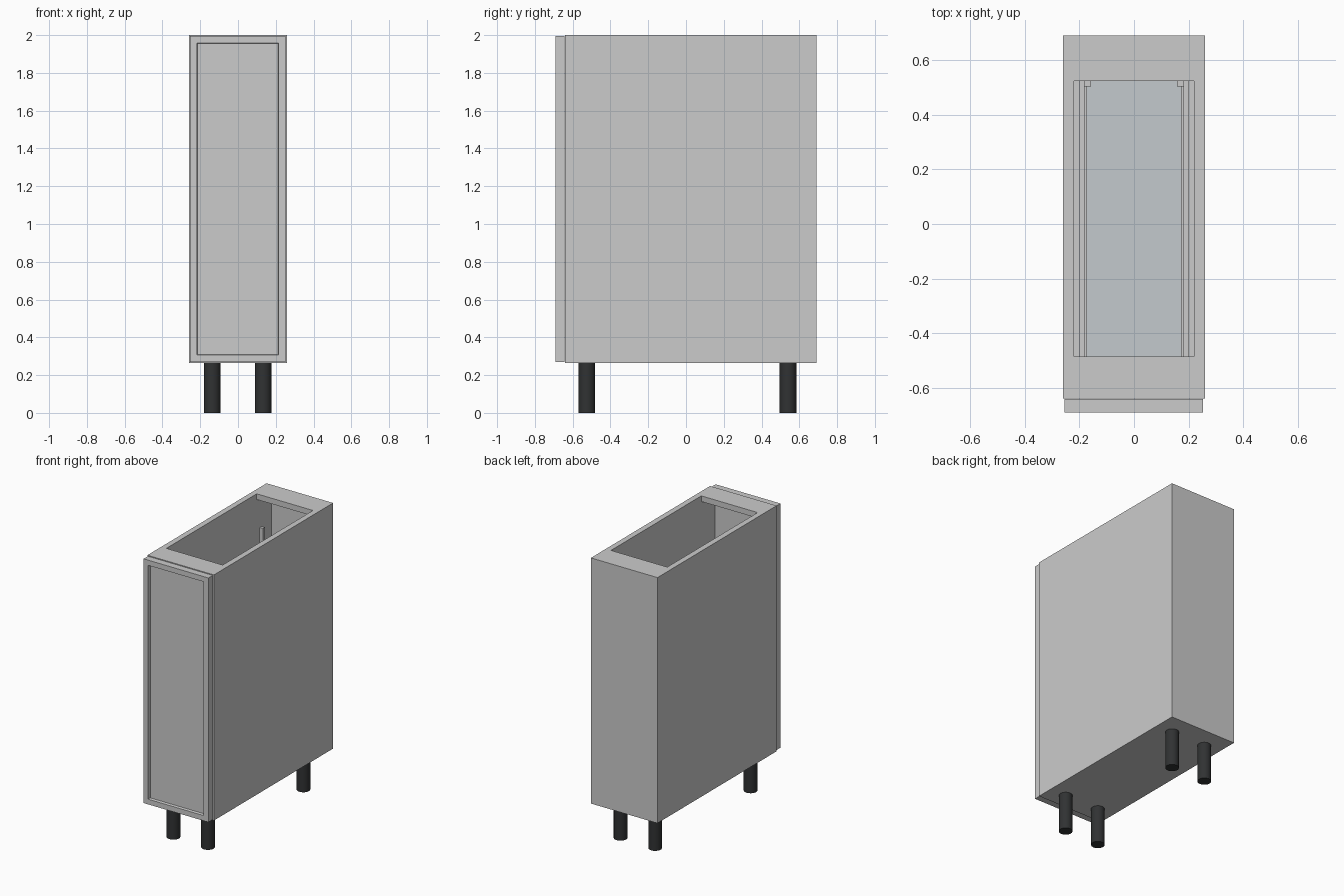
import bpy, bmesh

if "Cube" in bpy.data.objects:
    bpy.data.objects.remove(bpy.data.objects["Cube"])


def finish(bm, name, mat=None):
    mesh = bpy.data.meshes.new(name)
    bm.to_mesh(mesh)
    bm.free()
    ob = bpy.data.objects.new(name, mesh)
    bpy.context.collection.objects.link(ob)
    if mat:
        mesh.materials.append(mat)
    return ob


def box(name, x, y, z, mat=None):
    """Box from (min, max) pairs on each axis."""
    bm = bmesh.new()
    bmesh.ops.create_cube(bm, size=1)
    for v in bm.verts:
        v.co = [r[0] if c < 0 else r[1] for c, r in zip(v.co, (x, y, z))]
    return finish(bm, name, mat)


def material(name, color):
    m = bpy.data.materials.new(name)
    m.diffuse_color = (*color, 1)
    m.use_nodes = True
    m.node_tree.nodes["Principled BSDF"].inputs["Base Color"].default_value = m.diffuse_color
    return m


black = material("black_plastic", (0.03, 0.032, 0.033))
metal = material("tray_metal", (0.55, 0.59, 0.61))

# Carcass: sides, bottom, thin back and two top rails
for s, side in ((-1, "left"), (1, "right")):
    box(f"{side}_side", sorted((s * 0.22, s * 0.26)), (-0.64, 0.686), (0.265, 2.0))
box("bottom_panel", (-0.22, 0.22), (-0.64, 0.686), (0.265, 0.305))
box("back_panel", (-0.26, 0.26), (0.686, 0.69), (0.265, 2.0))
box("front_top_rail", (-0.22, 0.22), (-0.64, -0.485), (1.96, 2.0))
box("back_top_rail", (-0.22, 0.22), (0.523, 0.686), (1.96, 2.0))

# Door: slab with an inset recessed panel
door = box("door", (-0.255, 0.252), (-0.69, -0.642), (0.27, 1.995))
bm = bmesh.new()
bm.from_mesh(door.data)
bm.faces.ensure_lookup_table()
front = min(bm.faces, key=lambda f: f.calc_center_median().y)
bmesh.ops.inset_region(bm, faces=[front], thickness=0.052)
bmesh.ops.inset_region(bm, faces=[front], thickness=0.005, depth=-0.018)
bmesh.ops.recalc_face_normals(bm, faces=bm.faces)
bm.to_mesh(door.data)
bm.free()

# Pull-out trays with walls and runners
for level, z in (("lower", 0.36), ("upper", 1.2)):
    box(f"{level}_tray_floor", (-0.175, 0.175), (-0.64, 0.525), (z, z + 0.015), metal)
    box(f"{level}_tray_back", (-0.175, 0.175), (0.525, 0.54), (z, z + 0.2))
    for s, side in ((-1, "left"), (1, "right")):
        box(f"{level}_{side}_tray_wall", sorted((s * 0.172, s * 0.184)),
            (-0.64, 0.525), (z, z + 0.2))
        box(f"{level}_{side}_runner", sorted((s * 0.184, s * 0.2)),
            (-0.62, 0.525), (z, z + 0.07))

# Rear posts of the pull-out frame
for s, side in ((-1, "left"), (1, "right")):
    box(f"{side}_rear_post", sorted((s * 0.158, s * 0.184)), (0.503, 0.525), (0.36, 1.78))

# Round legs
for y, row in ((-0.525, "front"), (0.54, "back")):
    for x, side in ((-0.137, "left"), (0.133, "right")):
        bpy.ops.mesh.primitive_cylinder_add(vertices=32, radius=0.044, depth=0.266,
                                            location=(x, y, 0.133))
        leg = bpy.context.object
        leg.name = f"{row}_{side}_leg"
        leg.data.materials.append(black)
        bpy.ops.object.shade_smooth_by_angle()
